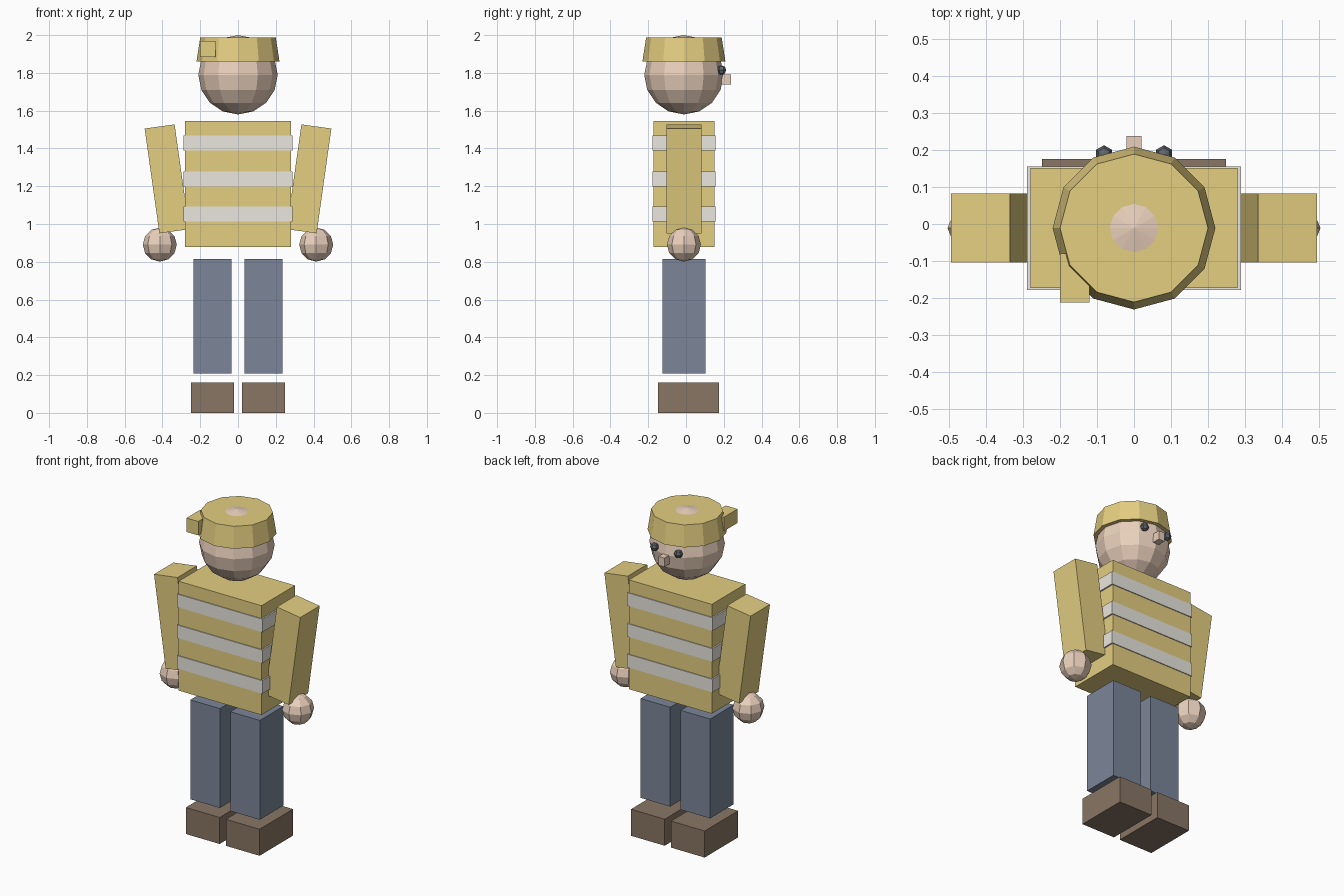
import bpy
from math import radians

if "Cube" in bpy.data.objects:
    bpy.data.objects.remove(bpy.data.objects["Cube"])

YC = -0.011  # depth centre of the body


def material(name, rgb):
    m = bpy.data.materials.new(name)
    m.diffuse_color = (*rgb, 1)
    m.use_nodes = True
    m.node_tree.nodes["Principled BSDF"].inputs["Base Color"].default_value = m.diffuse_color
    return m


YELLOW = material("yellow_cloth", (0.78, 0.62, 0.22))
SKIN = material("skin", (0.82, 0.63, 0.50))
WHITE = material("reflective_band", (0.82, 0.80, 0.73))
NAVY = material("navy_cloth", (0.20, 0.24, 0.32))
BROWN = material("boot_leather", (0.25, 0.18, 0.13))
BLACK = material("eye_black", (0.12, 0.13, 0.15))


def finish(name, mat):
    o = bpy.context.object
    o.name = name
    o.data.materials.append(mat)
    return o


def box(name, mat, loc, size, tilt=0):
    bpy.ops.mesh.primitive_cube_add(size=1, location=loc, rotation=(0, radians(tilt), 0))
    bpy.context.object.scale = size
    return finish(name, mat)


def ball(name, mat, loc, r, segments, rings):
    bpy.ops.mesh.primitive_uv_sphere_add(segments=segments, ring_count=rings, radius=r, location=loc)
    return finish(name, mat)


# Torso with reflective bands
box("torso", YELLOW, (0, YC, 1.212), (0.56, 0.324, 0.668))
for z in (1.052, 1.239, 1.428):
    box("reflective_band", WHITE, (0, YC, z), (0.578, 0.334, 0.08))

# Limbs, mirrored
for side, s in (("left", -1), ("right", 1)):
    box(side + "_arm", YELLOW, (s * 0.376, YC, 1.239), (0.16, 0.187, 0.56), s * 8)
    ball(side + "_hand", SKIN, (s * 0.414, YC, 0.891), 0.09, 8, 6)
    box(side + "_leg", NAVY, (s * 0.135, YC, 0.511), (0.2, 0.227, 0.607))
    box(side + "_boot", BROWN, (s * 0.135, 0.014, 0.081), (0.228, 0.323, 0.162))
    ball(side + "_eye", BLACK, (s * 0.081, 0.188, 1.815), 0.025, 6, 4)

# Head and nose
ball("head", SKIN, (0, YC, 1.79), 0.21, 12, 8)
box("nose", SKIN, (0, 0.213, 1.765), (0.04, 0.05, 0.054))

# Hat with side lamp block
bpy.ops.mesh.primitive_cone_add(vertices=12, radius1=0.22, radius2=0.2, depth=0.128,
                                location=(0, YC, 1.923))
finish("hat", YELLOW)
box("hat_block", YELLOW, (-0.16, -0.146, 1.926), (0.08, 0.132, 0.085))
